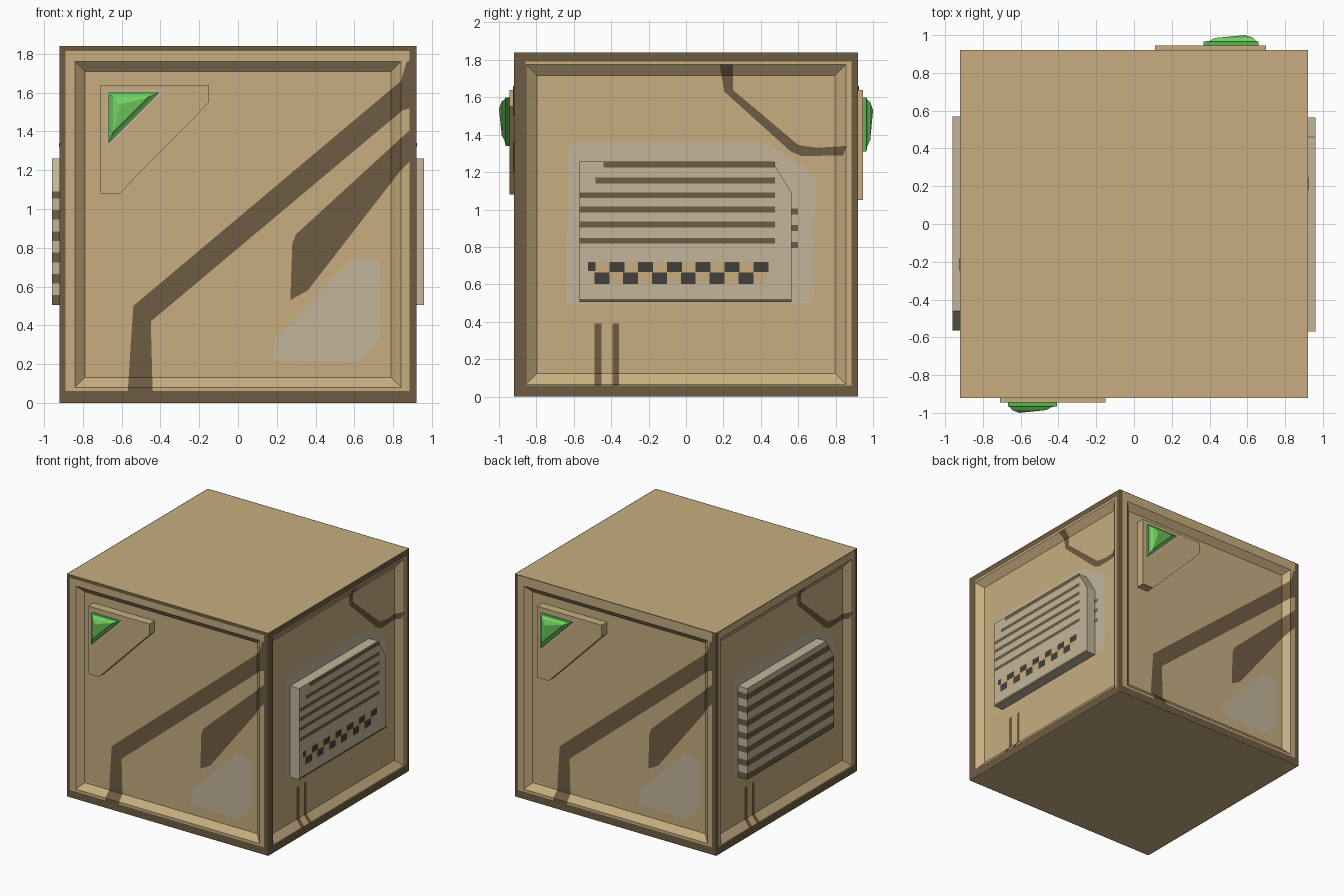
import bpy, bmesh, math
from mathutils import Vector

if "Cube" in bpy.data.objects:
    bpy.data.objects.remove(bpy.data.objects["Cube"])

R, H, DEPTH = 0.92, 1.84, 0.045          # half width, height, recess depth
INSET = [(0.08, 0.05), (0.065, 0.058)]   # frame and bevel widths: front/back, sides


def material(name, rgb):
    m = bpy.data.materials.new(name)
    lin = [(c / 255 / 12.92) if c < 11 else ((c / 255 + 0.055) / 1.055) ** 2.4 for c in rgb]
    m.diffuse_color = (*lin, 1)
    m.use_nodes = True
    m.node_tree.nodes["Principled BSDF"].inputs["Base Color"].default_value = m.diffuse_color
    return m


TAN = material("tan", (199, 174, 128))
BROWN = material("brown", (111, 92, 66))
PALE = material("pale_sand", (195, 181, 154))
DARK = material("charcoal", (66, 64, 58))
GREEN = material("bright_green", (116, 212, 98))
GREEN2 = material("mid_green", (90, 180, 78))


def finish(bm, name, mats, side=0):
    me = bpy.data.meshes.new(name)
    bm.to_mesh(me)
    bm.free()
    ob = bpy.data.objects.new(name, me)
    bpy.context.collection.objects.link(ob)
    for m in mats:
        me.materials.append(m)
    ob.rotation_euler.z = side * math.pi / 2
    return ob


def cut(bm, co, no):
    bmesh.ops.bisect_plane(bm, geom=bm.verts[:] + bm.edges[:] + bm.faces[:],
                           plane_co=co, plane_no=no, dist=1e-5)


def rect(u0, u1, v0, v1):
    return [(u0, v0), (u1, v0), (u1, v1), (u0, v1)]


def decal(name, side, polys, mat, lift=0.004, level=None):
    """Painted shape laid on the recessed wall, or flat at a given level."""
    a, b = INSET[side % 2]
    bm = bmesh.new()
    for p in polys:
        bm.faces.new([bm.verts.new((u, 0, v)) for u, v in p])
    bmesh.ops.triangulate(bm, faces=bm.faces[:])
    if level is None:
        for d in (a, a + b):
            for s in (-1, 1):
                cut(bm, (s * (R - d), 0, 0), (1, 0, 0))
                cut(bm, (0, 0, H / 2 + s * (H / 2 - d)), (0, 0, 1))
        for s in (-1, 1):
            cut(bm, (0, 0, H / 2), (s, 0, 1))
    for v in bm.verts:
        if level is None:
            d = min(R - abs(v.co.x), v.co.z, H - v.co.z)
            w = R - DEPTH * min(1, max(0, (d - a) / b))
        else:
            w = level
        v.co.y = -(w + lift)
    bm.normal_update()
    bmesh.ops.reverse_faces(bm, faces=[f for f in bm.faces if f.normal.y > 0])
    return finish(bm, name, [mat], side)


def prism(outline, w0, w1):
    bm = bmesh.new()
    lo = [bm.verts.new((u, -w0, v)) for u, v in outline]
    hi = [bm.verts.new((u, -w1, v)) for u, v in outline]
    bm.faces.new(lo)
    bm.faces.new(hi)
    n = len(lo)
    for i in range(n):
        bm.faces.new((lo[i], lo[(i + 1) % n], hi[(i + 1) % n], hi[i]))
    bmesh.ops.recalc_face_normals(bm, faces=bm.faces[:])
    return bm


# crate body: a cube with a bevelled recess in each of its four walls
bm = bmesh.new()
bmesh.ops.create_cube(bm, size=2 * R)
for v in bm.verts:
    v.co.z += R
bm.normal_update()
for f in [f for f in bm.faces if abs(f.normal.z) < 0.5]:
    a, b = INSET[0 if abs(f.normal.y) > 0.5 else 1]
    bmesh.ops.inset_individual(bm, faces=[f], thickness=a, use_even_offset=True)
    bmesh.ops.inset_individual(bm, faces=[f], thickness=b, use_even_offset=True)
    n = f.normal.copy()
    for v in f.verts:
        v.co -= n * DEPTH
finish(bm, "crate_body", [TAN])

# worn brown rims: widths at left, right, bottom, top
RIMS = [(0.03, 0.035, 0.06, 0.025), (0.062, 0.035, 0.06, 0.05),
        (0.03, 0.035, 0.06, 0.005), (0.03, 0.035, 0.06, 0.005)]
for side, (l, r, b, t) in enumerate(RIMS):
    decal("brown_rim", side, [rect(-R, -R + l, b, H - t), rect(R - r, R, b, H - t),
                              rect(-R, R, 0, b), rect(-R, R, H - t, H)], BROWN, 0.002)

# front and back: diagonal bands, pale patch, badge plate and gem
BAND = [(-0.57, 0.04), (-0.44, 0.04), (-0.45, 0.42), (0.85, 1.51), (0.89, 1.52), (0.9, 1.77),
        (0.87, 1.76), (0.84, 1.66), (-0.54, 0.5)]
HOOK = [(0.27, 0.53), (0.36, 0.58), (0.365, 0.8), (0.84, 1.2), (0.89, 1.25), (0.9, 1.42),
        (0.3, 0.87), (0.28, 0.82)]
PATCH = [(0.18, 0.22), (0.62, 0.21), (0.735, 0.33), (0.735, 0.73), (0.71, 0.745),
         (0.6, 0.745), (0.19, 0.33)]
BADGE = [(0, 0), (0.56, 0), (0.56, -0.09), (0.1, -0.56), (0, -0.56)]
for side, s, size in ((0, 1.0, 0.26), (2, 1.053, 0.29)):
    decal("diagonal_bands", side, [BAND, HOOK], BROWN)
    decal("pale_patch", side, [PATCH], PALE, 0.003)
    x0, z0 = -0.71 * (1 if side == 0 else 0.986), 1.64
    finish(prism([(x0 + u * s, z0 + v * s) for u, v in BADGE], 0.87, 0.945),
           "badge_plate", [TAN], side)
    gx, gz = x0 + 0.042, z0 - 0.04
    tri = [(gx, gz), (gx + size, gz), (gx, gz - size)]
    cx, cz = gx + size * 0.293, gz - size * 0.293
    grow = lambda k: [(cx + (u - cx) * k, cz + (v - cz) * k) for u, v in tri]
    decal("gem_halo", side, [grow(1.2)], PALE, 0.002, 0.945)
    # faceted gem built from stacked triangle rings
    bm = bmesh.new()
    rings = [[bm.verts.new((u, -w, v)) for u, v in grow(k)]
             for k, w in ((1, 0.94), (1, 0.965), (0.84, 0.97), (0.7, 0.985))]
    tip = bm.verts.new((cx - 0.015, -1.0, cz + 0.015))
    for j, (p, q) in enumerate(zip(rings, rings[1:])):
        for i in range(3):
            k = (i + 1) % 3
            bm.faces.new((p[i], p[k], q[k], q[i])).material_index = 1 if j < 2 else 0
    for i in range(3):
        bm.faces.new((rings[-1][i], rings[-1][(i + 1) % 3], tip))
    bm.faces.new(rings[0]).material_index = 1
    bmesh.ops.recalc_face_normals(bm, faces=bm.faces[:])
    finish(bm, "gem", [GREEN, GREEN2], side)

# right and left: vent plate, pale surround, cables
VENT = [(-0.57, 0.505), (0.565, 0.505), (0.565, 1.09), (0.46, 1.26), (-0.57, 1.26)]
SURROUND = [(-0.64, 0.49), (0.66, 0.5), (0.685, 0.53), (0.69, 1.17), (0.66, 1.2), (0.44, 1.35),
            (0.4, 1.36), (-0.61, 1.36), (-0.635, 1.34)]
CABLE = [(0.18, 1.775), (0.205, 1.72), (0.205, 1.63), (0.56, 1.31), (0.62, 1.285), (0.84, 1.29),
         (0.86, 1.34), (0.7, 1.33), (0.6, 1.345), (0.25, 1.64), (0.25, 1.775)]
for side in (1, 3):
    decal("pale_surround", side, [SURROUND], PALE, 0.002)
    decal("cables", side, [CABLE, rect(-0.49, -0.452, 0.05, 0.39),
                           rect(-0.393, -0.358, 0.05, 0.39)], BROWN)
    bm = prism(VENT, 0.87, 0.96)
    if side == 3:
        # left vent: broad slats running round the plate edges
        slats = [0.53 + 0.11 * k for k in range(7)]
        for z in slats:
            for e in (-0.025, 0.025):
                cut(bm, (0, 0, z + e), (0, 0, 1))
        for f in bm.faces:
            z = f.calc_center_median().z
            f.material_index = int(abs(f.normal.z) < 0.5 and any(abs(z - c) < 0.025 for c in slats))
    finish(bm, "vent_plate", [PALE, BROWN], side)

# right vent: slots, underline, chequered strip, small dots
SLOTS = [(-0.44, 1.24), (-0.485, 1.155), (-0.57, 1.077), (-0.57, 1.0), (-0.57, 0.92), (-0.57, 0.833)]
decal("vent_slots", 1, [rect(u, 0.475, z - 0.015, z + 0.015) for u, z in SLOTS]
      + [rect(-0.57, 0.565, 0.506, 0.522)], BROWN, 0.002, 0.96)
decal("chequer_base", 1, [rect(-0.5, 0.43, 0.605, 0.72)], TAN, 0.001, 0.96)
decal("chequer_squares", 1,
      [rect(-0.525, -0.485, 0.672, 0.72)]
      + [rect(-0.41 + 0.154 * k, -0.33 + 0.154 * k, 0.667, 0.72) for k in range(6)]
      + [rect(-0.49 + 0.154 * k, -0.41 + 0.154 * k, 0.603, 0.663) for k in range(6)],
      DARK, 0.003, 0.96)
decal("side_dots", 1, [rect(0.565, 0.598, z - 0.016, z + 0.016) for z in (0.99, 0.9, 0.81)], BROWN)
